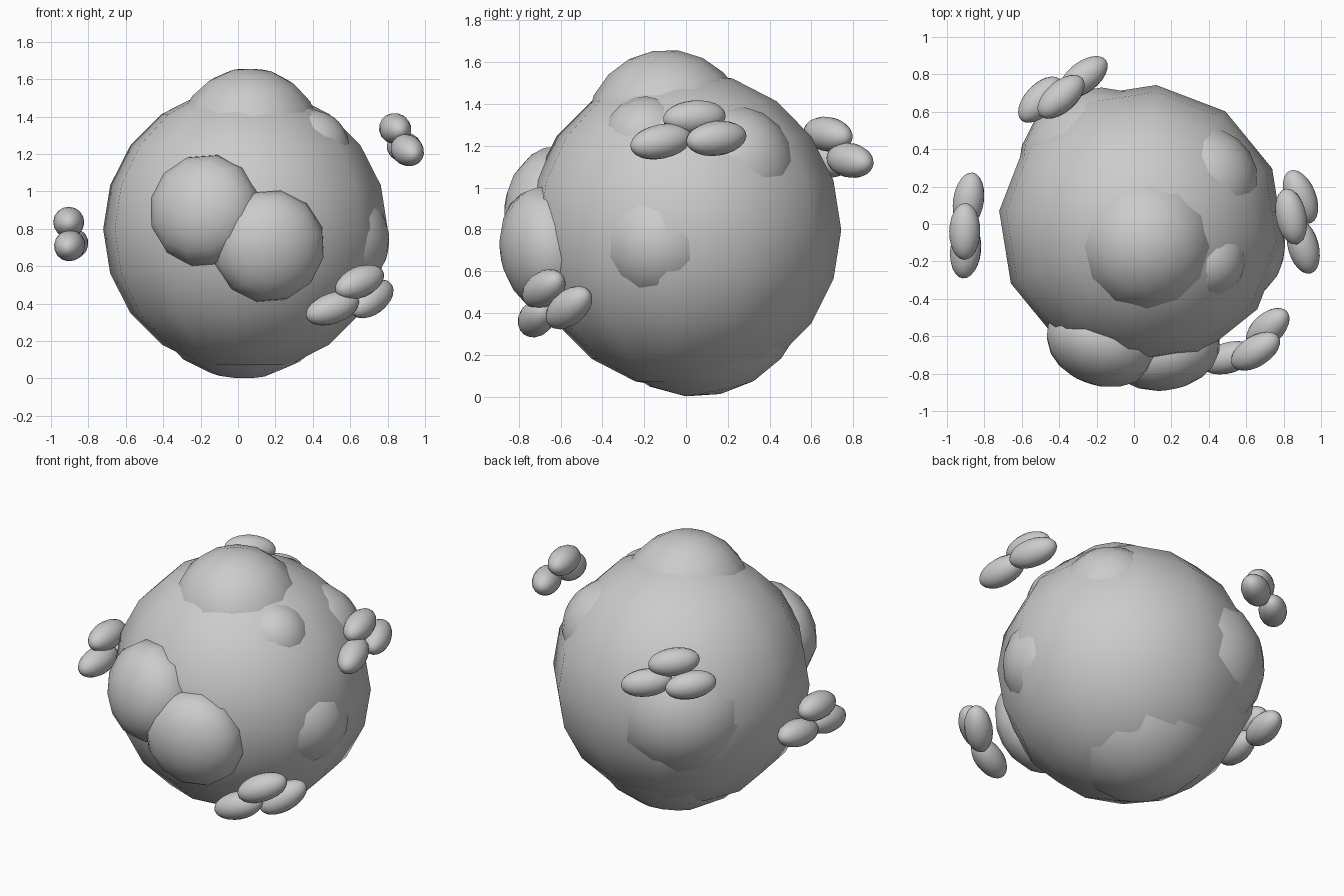
import bpy
import math
from mathutils import Vector, Matrix

cube = bpy.data.objects.get("Cube")
if cube:
    bpy.data.objects.remove(cube, do_unlink=True)

grey = bpy.data.materials.new("plain_grey")
grey.use_nodes = True
colour = (0.6, 0.6, 0.6, 1.0)
grey.diffuse_color = colour
grey.node_tree.nodes["Principled BSDF"].inputs["Base Color"].default_value = colour

CENTRE = Vector((0.04, -0.01, 0.797))


def ball(name, centre, scale, axis=(0, 0, 1), segments=12, rings=10, spin=0.0, angle=60):
    """Low-poly ellipsoid whose poles lie along the given axis."""
    bpy.ops.mesh.primitive_uv_sphere_add(segments=segments, ring_count=rings, radius=1)
    ob = bpy.context.object
    ob.name = name
    turn = Vector((0, 0, 1)).rotation_difference(Vector(axis)).to_matrix().to_4x4()
    size = Matrix.Diagonal((*scale, 1))
    ob.data.transform(turn @ Matrix.Rotation(math.radians(spin), 4, "Z") @ size)
    ob.location = centre
    ob.data.materials.append(grey)
    bpy.ops.object.shade_smooth_by_angle(angle=math.radians(angle))
    return ob


# Main body
ball("body", CENTRE, (0.765, 0.757, 0.762), spin=-6, angle=32)

# Lumps sunk into the body: direction, distance from body centre, width radius, depth radius
lumps = {
    "crown_lump": ((0.03, -0.12, 0.70), 0.48, 0.39, 0.39),
    "front_right_lump": ((-0.215, -0.62, 0.10), 0.67, 0.305, 0.225),
    "front_left_lump": ((0.125, -0.66, -0.09), 0.68, 0.305, 0.215),
    "upper_left_small_lump": ((0.43, -0.22, 0.53), 0.57, 0.22, 0.22),
    "upper_left_rear_lump": ((0.46, 0.33, 0.42), 0.48, 0.315, 0.315),
    "left_side_lump": ((0.72, -0.17, -0.09), 0.47, 0.315, 0.315),
    "rear_lump": ((-0.43, 0.59, 0.01), 0.36, 0.45, 0.45),
    "bottom_lump": ((-0.03, 0.16, -0.72), 0.25, 0.555, 0.555),
}
for name, (direction, dist, width, depth) in lumps.items():
    d = Vector(direction).normalized()
    ball(name, CENTRE + d * dist, (width, width, depth), axis=d)

# Clusters of three pods floating around the body: centre, long axis
clusters = {
    "left_pod": [
        ((0.905, -0.12, 1.22), (-0.28, 1, 0.2)),
        ((0.84, 0.04, 1.335), (-0.2, 1, 0.08)),
        ((0.89, 0.145, 1.235), (-0.4, 1, 0.13)),
    ],
    "right_pod": [
        ((-0.90, -0.14, 0.71), (0.1, 1, 0.1)),
        ((-0.905, -0.04, 0.835), (0.02, 1, 0.05)),
        ((-0.885, 0.125, 0.72), (0.15, 1, 0.1)),
    ],
    "rear_pod": [
        ((-0.50, 0.665, 1.13), (0.75, 0.8, -0.13)),
        ((-0.39, 0.68, 1.255), (0.8, 0.7, -0.13)),
        ((-0.27, 0.785, 1.13), (0.85, 0.65, -0.13)),
    ],
    "front_pod": [
        ((0.505, -0.715, 0.375), (0.9, 0.28, 0.32)),
        ((0.65, -0.68, 0.515), (0.8, 0.5, 0.35)),
        ((0.715, -0.56, 0.425), (0.66, 0.6, 0.5)),
    ],
}
for name, pods in clusters.items():
    for i, (centre, axis) in enumerate(pods, 1):
        ball(f"{name}_{i}", centre, (0.083, 0.083, 0.152), axis=axis, segments=16, rings=12)
